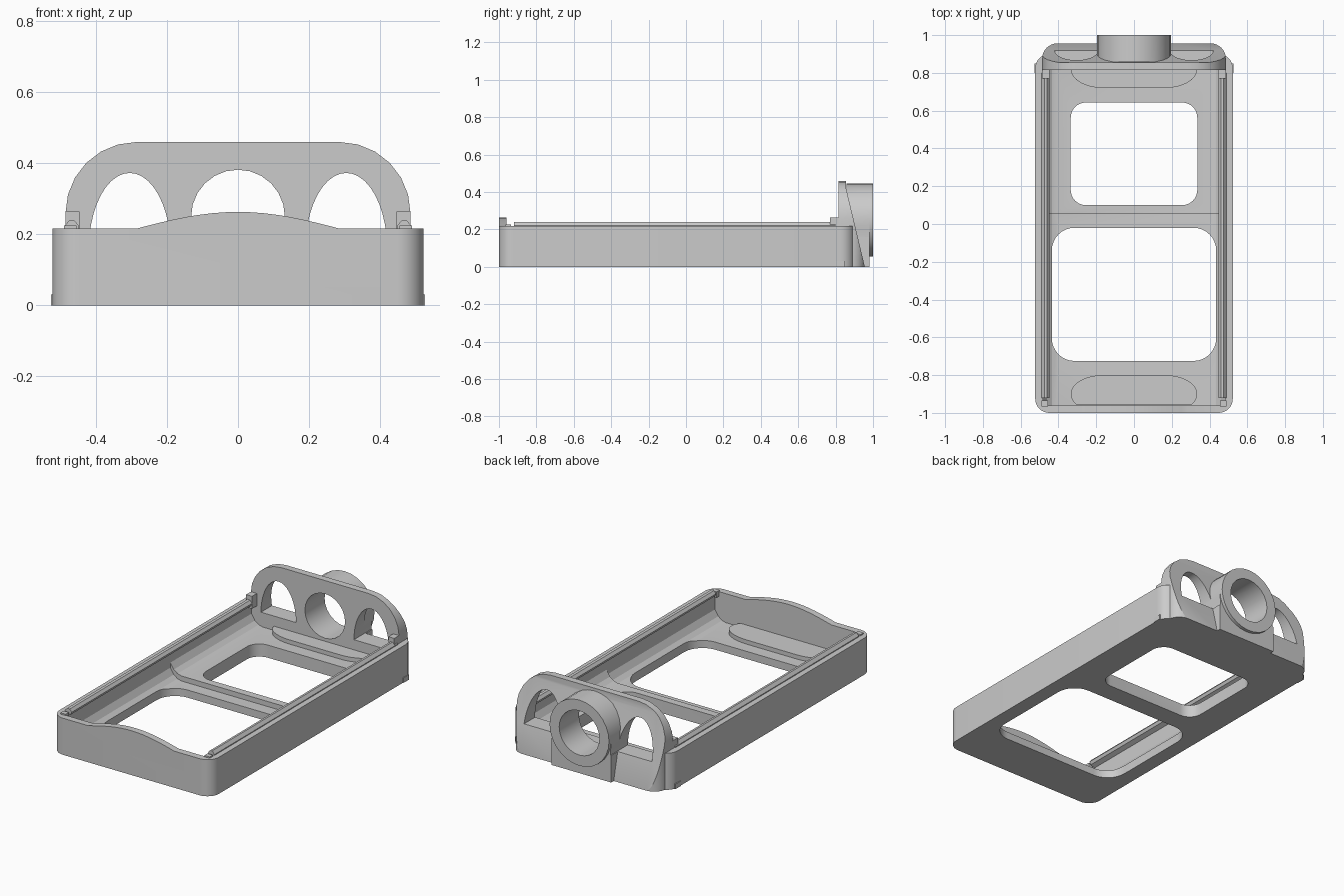
import bpy, bmesh
from math import pi, sin, cos

if "Cube" in bpy.data.objects:
    bpy.data.objects.remove(bpy.data.objects["Cube"])


def arc(cx, cz, rx, rz, a0, a1, n):
    return [(cx + rx * cos(a0 + (a1 - a0) * i / n), cz + rz * sin(a0 + (a1 - a0) * i / n))
            for i in range(n + 1)]


def round_rect(x0, x1, y0, y1, rx, ry=None, n=8):
    ry = ry or rx
    return (arc(x1 - rx, y1 - ry, rx, ry, 0, pi / 2, n) + arc(x0 + rx, y1 - ry, rx, ry, pi / 2, pi, n)
            + arc(x0 + rx, y0 + ry, rx, ry, pi, 1.5 * pi, n) + arc(x1 - rx, y0 + ry, rx, ry, 1.5 * pi, 2 * pi, n))


def prism(name, pts, lo, hi, axis):
    """Extrude a 2D outline along an axis from lo to hi."""
    place = {'x': lambda a, b, h: (h, a, b), 'y': lambda a, b, h: (a, h, b), 'z': lambda a, b, h: (a, b, h)}[axis]
    bm = bmesh.new()
    low = [bm.verts.new(place(a, b, lo)) for a, b in pts]
    top = [bm.verts.new(place(a, b, hi)) for a, b in pts]
    bm.faces.new(low)
    bm.faces.new(top)
    for i in range(len(pts)):
        j = (i + 1) % len(pts)
        bm.faces.new((low[i], low[j], top[j], top[i]))
    bmesh.ops.remove_doubles(bm, verts=bm.verts, dist=1e-5)
    bmesh.ops.recalc_face_normals(bm, faces=bm.faces)
    me = bpy.data.meshes.new(name)
    bm.to_mesh(me)
    bm.free()
    ob = bpy.data.objects.new(name, me)
    bpy.context.collection.objects.link(ob)
    return ob


def box(name, x0, x1, y0, y1, z0, z1):
    return prism(name, [(x0, y0), (x1, y0), (x1, y1), (x0, y1)], z0, z1, 'z')


def combine(ob, other, op):
    """Apply a boolean and discard the helper."""
    m = ob.modifiers.new('bool', 'BOOLEAN')
    m.operation, m.object, m.solver = op, other, 'EXACT'
    bpy.context.view_layer.objects.active = ob
    bpy.ops.object.modifier_apply(modifier=m.name)
    bpy.data.objects.remove(other)


def cavity(floor):
    right = [(.41, floor), (.435, floor + .007), (.46, floor + .025), (.482, floor + .06), (.482, .4)]
    return right + [(-x, z) for x, z in reversed(right)]


# Tray shell with a two-level floor
tray = prism('tray', round_rect(-.523, .523, -1, .9, .075), 0, .217, 'z')
combine(tray, prism('front_cavity', cavity(.045), -.96, .055, 'y'), 'DIFFERENCE')
combine(tray, prism('rear_cavity', cavity(.075), .03, .83, 'y'), 'DIFFERENCE')

# Floor windows
combine(tray, prism('front_window', round_rect(-.435, .435, -.725, -.02, .12), -.1, .12, 'z'), 'DIFFERENCE')
combine(tray, prism('rear_window', round_rect(-.335, .335, .10, .643, .08), -.1, .12, 'z'), 'DIFFERENCE')

# Back plate: rounded top, sloping rear, rounded plan corners
plate = prism('back_plate', [(-.486, 0), (.486, 0)] + arc(.286, .26, .2, .2, 0, pi / 2, 6)
              + arc(-.286, .26, .2, .2, pi / 2, pi, 6), .815, 1, 'y')
combine(plate, prism('plan', round_rect(-.486, .486, .5, .956, .08), -.1, .6, 'z'), 'INTERSECT')
combine(plate, prism('slope', [(.98, -.1), (.856, .42), (.856, .6), (1.2, .6), (1.2, -.1)], -1, 1, 'x'), 'DIFFERENCE')
combine(tray, plate, 'UNION')

# Socket tube on its pedestal
combine(tray, box('pedestal', -.195, .195, .84, .98, 0, .25), 'UNION')
combine(tray, prism('socket', arc(0, .25, .195, .195, 0, 2 * pi, 28)[:-1], .858, 1, 'y'), 'UNION')
combine(tray, prism('bore', arc(0, .25, .132, .132, 0, 2 * pi, 24)[:-1], .7, 1.1, 'y'), 'DIFFERENCE')

# Arched openings either side of the socket
for s in (-1, 1):
    combine(tray, prism('arch', arc(s * .305, .16, .115, .213, 0, pi, 20), .7, 1.1, 'y'), 'DIFFERENCE')

# Raised crest on the front wall
crest = [(-.29 + .58 * i / 16, .215 + .048 * cos((i / 8 - 1) * pi / 2)) for i in range(17)]
combine(tray, prism('crest', [(-.29, .18)] + crest + [(.29, .18)], -1, -.96, 'y'), 'UNION')

# Raised pads at both ends of the floor
for name, y0, y1, z in (('front_pad', -1.0, -.80, .045), ('rear_pad', .72, .92, .075)):
    cut = y0 + .045 if y0 < 0 else y0
    end = y1 if y0 < 0 else .82
    pad = prism(name, round_rect(-.333, .333, y0, y1, .17, .095), z - .01, z + .025, 'z')
    combine(pad, box('trim', -1, 1, cut, end, -1, 1), 'INTERSECT')

# Side rails, corner posts and lower lugs
rail = [(.49, .19), (.49, .222), (.475, .24), (.46, .238), (.447, .222), (.455, .205)]
for s, side in ((-1, 'left'), (1, 'right')):
    prism(side + '_rail', [(s * x, z) for x, z in rail], -.92, .80, 'y')
    box(side + '_post', s * .447, s * .486, .77, .818, .19, .264)
    box(side + '_front_catch', s * .455, s * .49, -.965, -.935, .19, .225)
    box(side + '_lug', s * .50, s * .527, .80, .85, 0, .03)

for ob in list(bpy.context.collection.objects):
    bpy.ops.object.select_all(action='DESELECT')
    ob.select_set(True)
    bpy.context.view_layer.objects.active = ob
    bpy.ops.object.shade_smooth_by_angle(angle=.35)
